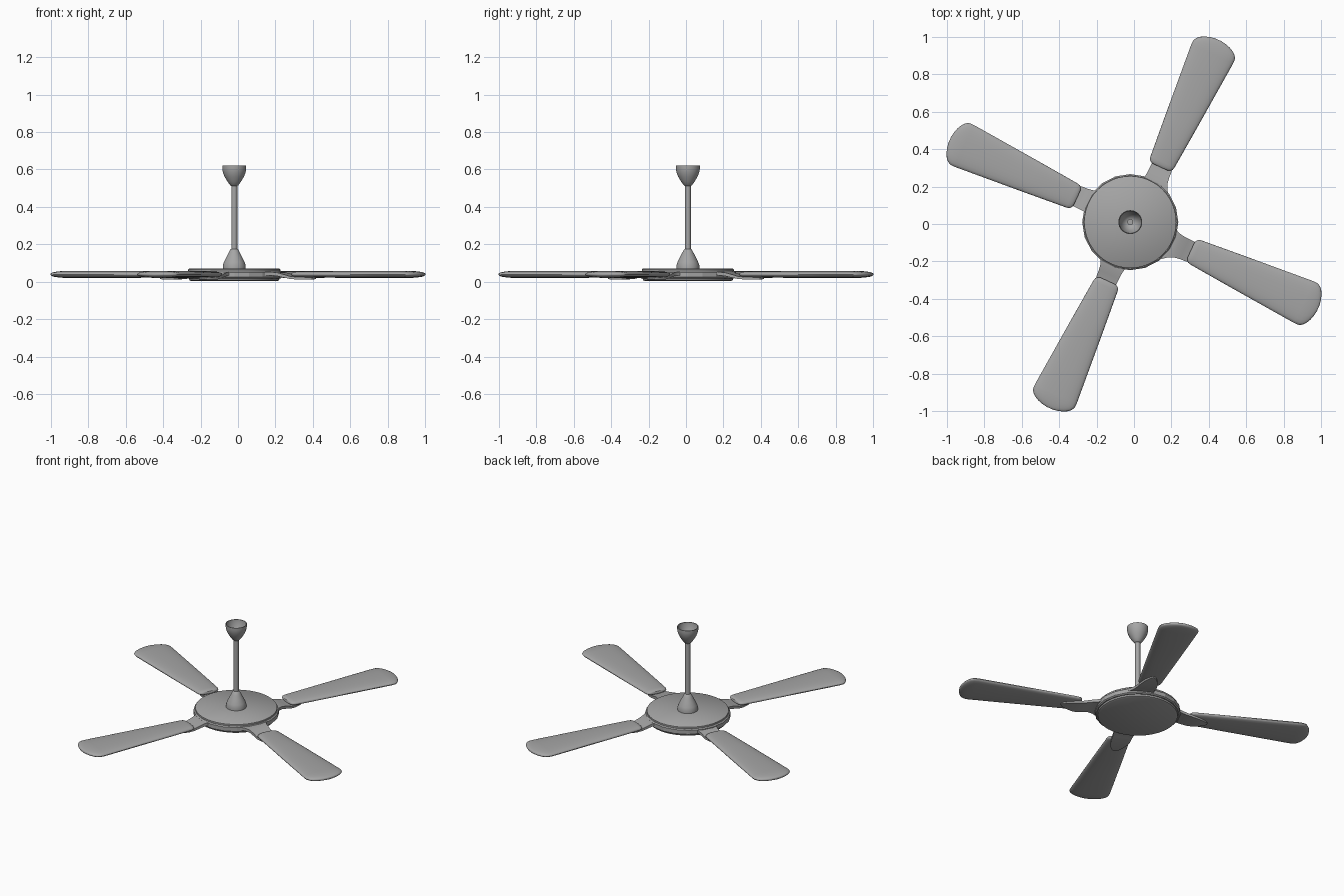
import bpy, bmesh, math
from mathutils import Matrix, Vector

cube = bpy.data.objects.get("Cube")
if cube:
    bpy.data.objects.remove(cube, do_unlink=True)

grey = bpy.data.materials.new("grey metal")
grey.use_nodes = True
GREY = (0.38, 0.38, 0.38, 1)
grey.diffuse_color = GREY
grey.node_tree.nodes["Principled BSDF"].inputs["Base Color"].default_value = GREY

HUB = Vector((-0.02, 0.01, 0))       # motor and rod sit slightly off the blade centre
BLADE_ANGLE = math.radians(65.3)


def finish(name, bm, angle=40):
    bmesh.ops.recalc_face_normals(bm, faces=bm.faces)
    mesh = bpy.data.meshes.new(name)
    bm.to_mesh(mesh)
    bm.free()
    mesh.materials.append(grey)
    ob = bpy.data.objects.new(name, mesh)
    bpy.context.collection.objects.link(ob)
    bpy.ops.object.select_all(action='DESELECT')
    ob.select_set(True)
    bpy.context.view_layer.objects.active = ob
    bpy.ops.object.shade_smooth_by_angle(angle=math.radians(angle))
    return ob


def loft(name, rings, angle=40):
    """Skin a list of equal-length point rings and cap both ends."""
    bm = bmesh.new()
    vs = [[bm.verts.new(p) for p in ring] for ring in rings]
    n = len(vs[0])
    for a, b in zip(vs, vs[1:]):
        for i in range(n):
            j = (i + 1) % n
            bm.faces.new((a[i], a[j], b[j], b[i]))
    bm.faces.new(vs[0])
    bm.faces.new(vs[-1])
    return finish(name, bm, angle)


def lathe(name, profile, sides=40, angle=40):
    """Revolve (radius, z) points about the rod axis."""
    step = 2 * math.pi / sides
    rings = [[HUB + Vector((r * math.cos(i * step), r * math.sin(i * step), z))
              for i in range(sides)] for r, z in profile]
    return loft(name, rings, angle)


# Motor housing: bottom cover, faceted middle ring, top cover
lathe("motor_bottom_cover", [(0.228, 0.003), (0.24, 0.008), (0.243, 0.025)], 48)
lathe("motor_ring", [(0.25, 0.018), (0.257, 0.024), (0.257, 0.05), (0.25, 0.056)], 20, 15)
lathe("motor_top_cover", [(0.246, 0.05), (0.246, 0.066), (0.241, 0.07)], 48)

# Down rod with its lower bell and the hollow ceiling cup
lathe("down_rod", [(0.016, 0.06), (0.016, 0.545)], 20)
lathe("lower_bell", [(0.061, 0.069), (0.061, 0.088), (0.055, 0.105), (0.043, 0.13),
                     (0.03, 0.155), (0.021, 0.172), (0.016, 0.176)], 32)
lathe("ceiling_cup", [(0.016, 0.512), (0.022, 0.516), (0.036, 0.535), (0.051, 0.56),
                      (0.06, 0.582), (0.064, 0.602), (0.064, 0.62), (0.06, 0.62),
                      (0.059, 0.602), (0.046, 0.565), (0.03, 0.537), (0.012, 0.53)], 32)

# Blade stations: distance out, half width, half thickness
BLADE = [(0.335, 0.045, 0.008), (0.34, 0.058, 0.012), (0.349, 0.067, 0.015),
         (0.365, 0.071, 0.017), (0.6, 0.091, 0.018), (0.85, 0.111, 0.019),
         (1.0, 0.123, 0.019), (1.025, 0.122, 0.018), (1.043, 0.113, 0.016),
         (1.058, 0.096, 0.014), (1.071, 0.07, 0.011), (1.08, 0.038, 0.008),
         (1.083, 0.015, 0.005)]
# Arm stations: distance out, left width, right width, top, bottom
ARM = [(0.21, 0.075, 0.11, 0.052, 0.034), (0.235, 0.058, 0.09, 0.052, 0.034),
       (0.265, 0.052, 0.074, 0.048, 0.03), (0.3, 0.05, 0.068, 0.039, 0.022),
       (0.335, 0.049, 0.066, 0.029, 0.015), (0.37, 0.045, 0.058, 0.025, 0.012),
       (0.41, 0.034, 0.042, 0.024, 0.012), (0.44, 0.02, 0.025, 0.024, 0.013),
       (0.455, 0.006, 0.008, 0.024, 0.015)]


def oval(t, power):
    c, s = math.cos(t), math.sin(t)
    return (math.copysign(abs(c) ** power, c), math.copysign(abs(s) ** power, s))


section = [oval(2 * math.pi * i / 24, 0.85) for i in range(24)]
blade_rings = [[(r, w * y, 0.039 + h * z) for y, z in section] for r, w, h in BLADE]
arm_rings = [[(r, left, bot), (r, left, top), (r, -right, top), (r, -right, bot)]
             for r, left, right, top, bot in ARM]

# Four blades and their brackets around the centre
for k in range(4):
    turn = Matrix.Rotation(BLADE_ANGLE + k * math.pi / 2, 4, 'Z')
    for name, rings in (("blade", blade_rings), ("blade_arm", arm_rings)):
        loft(f"{name}_{k + 1}", [[turn @ Vector(p) for p in ring] for ring in rings], 50)
